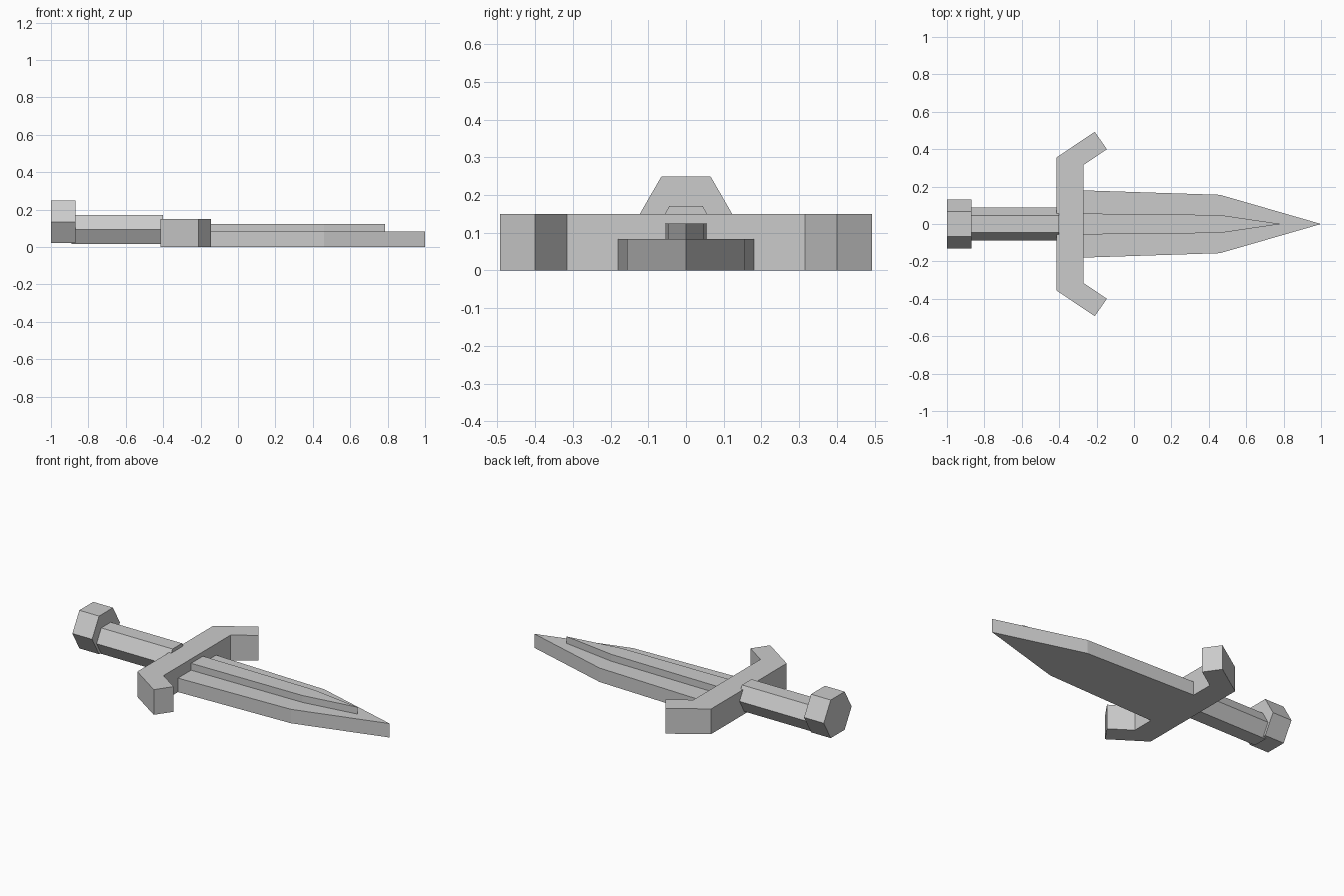
import bpy, bmesh
from math import cos, sin, radians

cube = bpy.data.objects.get("Cube")
if cube:
    bpy.data.objects.remove(cube, do_unlink=True)

# Single flat grey
grey = bpy.data.materials.new("plain grey")
grey.use_nodes = True
colour = (0.6, 0.6, 0.6, 1)
grey.diffuse_color = colour
grey.node_tree.nodes["Principled BSDF"].inputs["Base Color"].default_value = colour


def extrude(name, points, offset):
    """Solid made by sweeping a flat outline along an offset."""
    bm = bmesh.new()
    face = bm.faces.new([bm.verts.new(p) for p in points])
    swept = bmesh.ops.extrude_face_region(bm, geom=[face], use_keep_orig=True)
    verts = [g for g in swept["geom"] if isinstance(g, bmesh.types.BMVert)]
    bmesh.ops.translate(bm, verts=verts, vec=offset)
    bmesh.ops.recalc_face_normals(bm, faces=bm.faces)
    mesh = bpy.data.meshes.new(name)
    bm.to_mesh(mesh)
    bm.free()
    mesh.materials.append(grey)
    obj = bpy.data.objects.new(name, mesh)
    bpy.context.collection.objects.link(obj)
    return obj


def mirrored_plate(name, half, tip, z0, z1):
    """Plate from a half outline mirrored across y = 0, with optional tip."""
    outline = half + tip + [(x, -y) for x, y in reversed(half)]
    return extrude(name, [(x, y, z0) for x, y in outline], (0, 0, z1 - z0))


def hex_bar(name, x0, x1, radius, z):
    """Six-sided bar along x with flat top and bottom."""
    ring = [(x0, radius * cos(radians(60 * i)), z + radius * sin(radians(60 * i)))
            for i in range(6)]
    return extrude(name, ring, (x1 - x0, 0, 0))


# Handle
hex_bar("pommel", -1.0, -0.87, 0.131, 0.135)
hex_bar("grip", -0.89, -0.4, 0.089, 0.093)

# Crossguard with swept tips
guard = [(-0.27, 0.315), (-0.145, 0.40), (-0.21, 0.493), (-0.415, 0.355)]
mirrored_plate("crossguard", guard, [], 0, 0.15)

# Blade and raised central ridge
mirrored_plate("blade", [(-0.28, 0.18), (0.46, 0.156)], [(1.0, 0)], 0, 0.083)
mirrored_plate("blade_ridge", [(-0.28, 0.056), (0.46, 0.048)], [(0.787, 0)], 0.08, 0.124)
